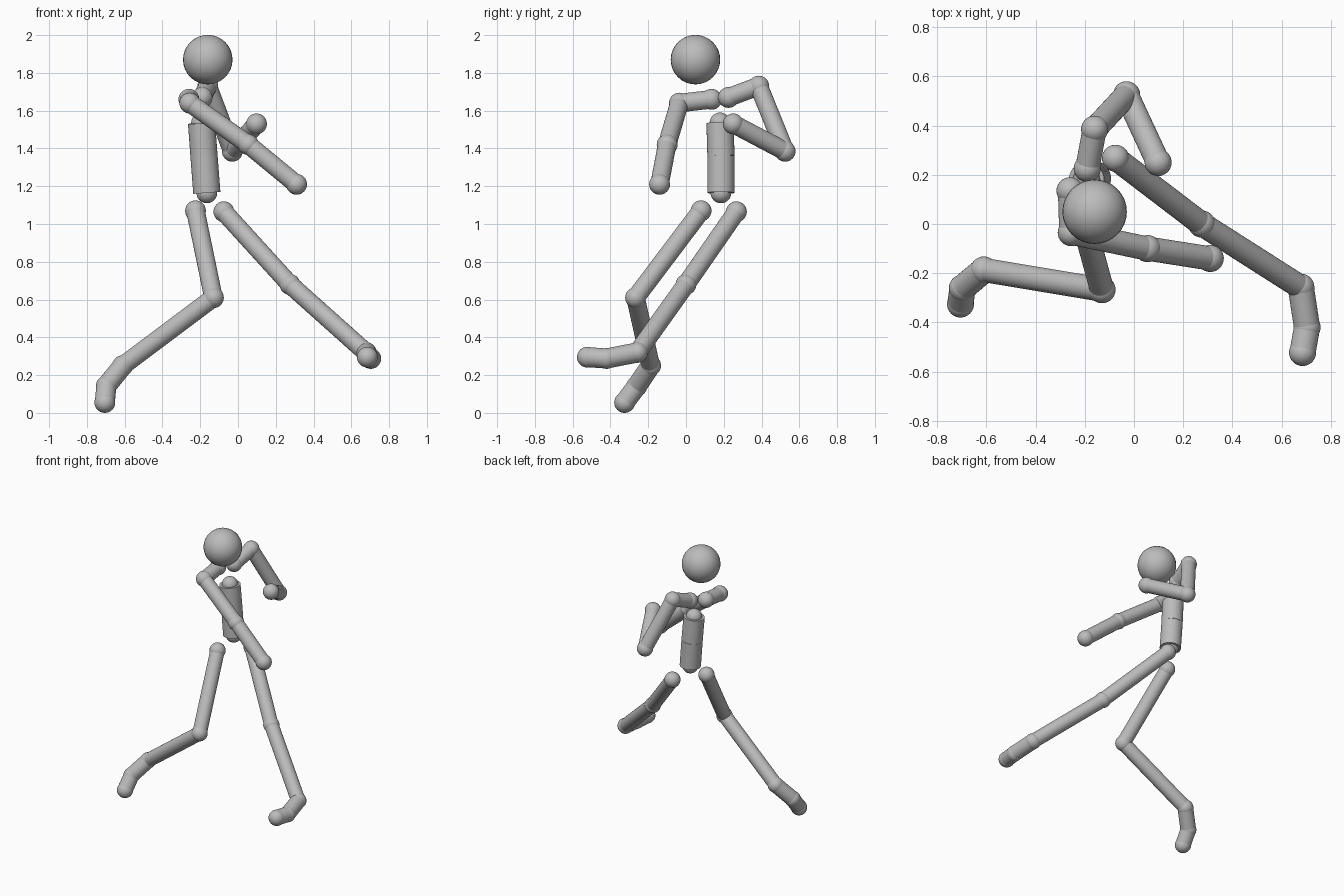
import bpy
import math
from mathutils import Vector

cube = bpy.data.objects.get("Cube")
if cube:
    bpy.data.objects.remove(cube, do_unlink=True)

grey = bpy.data.materials.new("plain grey")
grey.use_nodes = True
grey.diffuse_color = (0.5, 0.5, 0.5, 1)
grey.node_tree.nodes["Principled BSDF"].inputs["Base Color"].default_value = (0.5, 0.5, 0.5, 1)

JOINT, LIMB, TORSO = 0.055, 0.049, 0.072


def finish(name):
    obj = bpy.context.object
    obj.name = name
    obj.data.materials.append(grey)
    bpy.ops.object.shade_smooth_by_angle(angle=math.radians(40))
    return obj


def ball(name, centre, radius=JOINT):
    bpy.ops.mesh.primitive_uv_sphere_add(segments=32, ring_count=16, radius=radius, location=centre)
    return finish(name)


def rod(name, start, end, radius):
    a, b = Vector(start), Vector(end)
    bpy.ops.mesh.primitive_cylinder_add(vertices=32, radius=radius, depth=(b - a).length,
                                        location=(a + b) / 2)
    obj = finish(name)
    obj.rotation_euler = (b - a).to_track_quat('Z', 'Y').to_euler()
    return obj


def chain(joints, bones, radii):
    """Balls at the named joints, with rods between neighbours."""
    for name, point in joints:
        ball(name, point)
    for i, bone in enumerate(bones):
        rod(bone, joints[i][1], joints[i + 1][1], radii[i])


# Head
ball("head", (-0.16, 0.05, 1.87), 0.131)

# Spine
chain([("pelvis_joint", (-0.165, 0.185, 1.165)),
       ("waist_joint", (-0.18, 0.185, 1.36)),
       ("chest_joint", (-0.193, 0.18, 1.535))],
      ["abdomen", "chest"], [TORSO, TORSO])

# Arms: collar, shoulder, elbow, hand
arms = {
    "right": [(-0.26, 0.135, 1.66), (-0.255, -0.035, 1.64), (0.055, -0.10, 1.42), (0.31, -0.14, 1.21)],
    "left": [(-0.19, 0.225, 1.67), (-0.16, 0.385, 1.73), (-0.03, 0.525, 1.385), (0.098, 0.25, 1.53)],
}
for side, points in arms.items():
    names = [side + "_" + n for n in ("collar_joint", "shoulder_joint", "elbow_joint", "hand")]
    chain(list(zip(names, points)),
          [side + "_" + n for n in ("collar", "upper_arm", "forearm")], [LIMB] * 3)

# Legs: hip, knee, ankle, ball of foot, toe
legs = {
    "right": [(-0.225, 0.08, 1.07), (-0.13, -0.267, 0.61), (-0.61, -0.187, 0.25),
              (-0.697, -0.26, 0.142), (-0.705, -0.325, 0.055)],
    "left": [(-0.075, 0.267, 1.065), (0.275, 0.0, 0.68), (0.678, -0.257, 0.32),
             (0.703, -0.42, 0.288), (0.685, -0.522, 0.295)],
}
for side, points in legs.items():
    names = [side + "_" + n for n in ("hip_joint", "knee_joint", "ankle_joint", "foot_joint", "toe_tip")]
    chain(list(zip(names, points)),
          [side + "_" + n for n in ("thigh", "shin", "foot", "toes")], [LIMB, LIMB, 0.053, 0.053])
